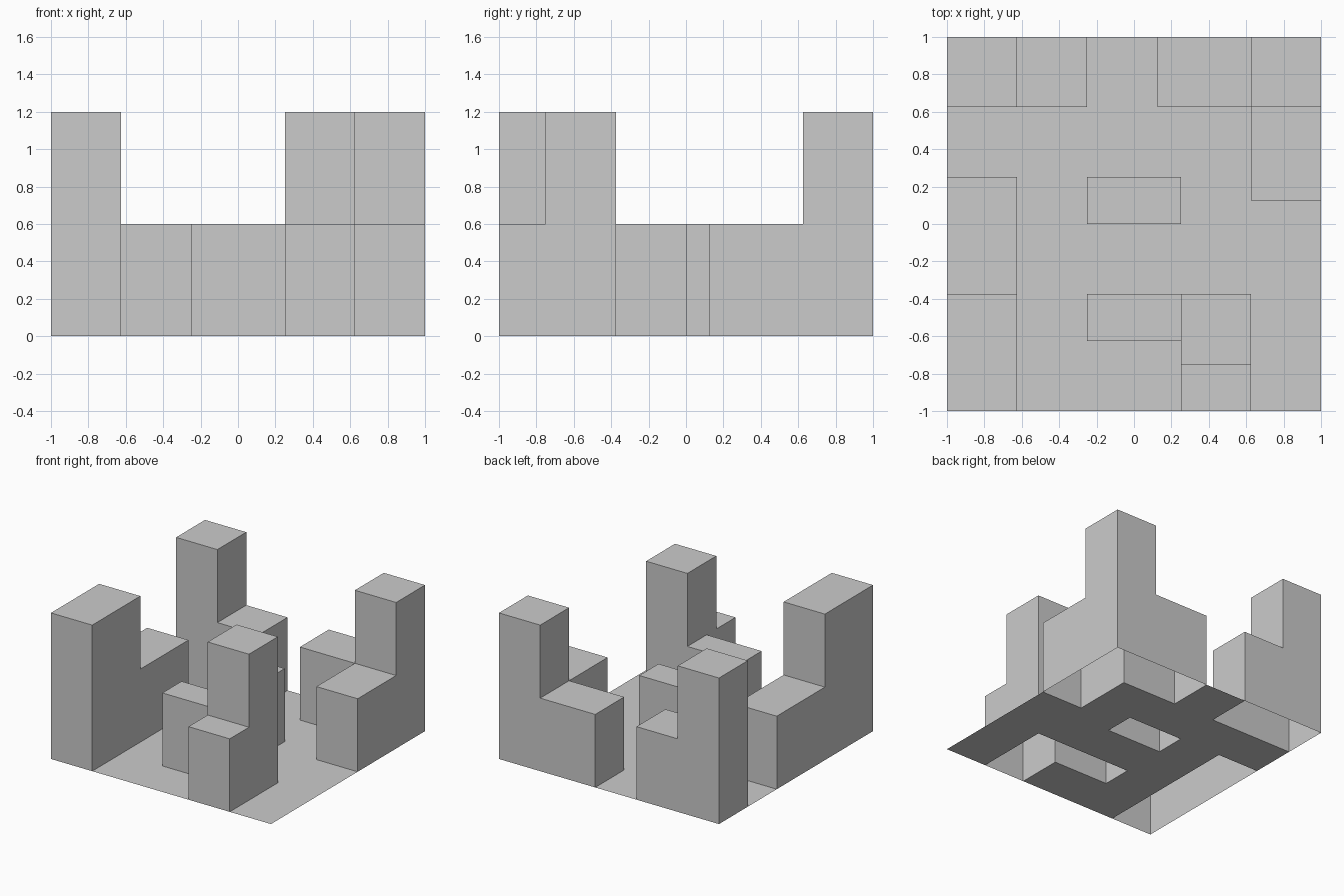
import bpy, bmesh, math

if "Cube" in bpy.data.objects:
    bpy.data.objects.remove(bpy.data.objects["Cube"])

C = 0.125          # plan grid cell
F = 0.6            # storey height
N = 8              # half the plan size, in cells

# Each block: rectangles (x0, x1, y0, y1, storeys) in grid cells
BLOCKS = {
    "back_left_block":   [(-8, -5, 5, 8, 2), (-5, -2, 5, 8, 1)],
    "left_block":        [(-8, -5, -8, -3, 2), (-8, -5, -3, 2, 1)],
    "back_right_block":  [(5, 8, 5, 8, 2), (1, 5, 5, 8, 1), (5, 8, 1, 5, 1)],
    "front_right_block": [(2, 5, -6, -3, 2), (2, 5, -8, -6, 1), (-2, 2, -5, -3, 1)],
    "centre_block":      [(-2, 2, 0, 2, 1)],
}


def cells(rects):
    """Map of plan cell -> number of storeys."""
    return {(i, j): s for x0, x1, y0, y1, s in rects
            for i in range(x0, x1) for j in range(y0, y1)}


def make_shell(name, height):
    """Open-bottomed skin: a roof on every cell, walls wherever the height drops."""
    bm = bmesh.new()

    def quad(pts):
        bm.faces.new([bm.verts.new((x * C, y * C, z * F)) for x, y, z in pts])

    for (i, j), s in height.items():
        ring = [(i, j), (i + 1, j), (i + 1, j + 1), (i, j + 1)]
        quad([(x, y, s) for x, y in ring])
        for k, (dx, dy) in enumerate([(0, -1), (1, 0), (0, 1), (-1, 0)]):
            (ax, ay), (bx, by) = ring[k], ring[(k + 1) % 4]
            for z in range(height.get((i + dx, j + dy), 0), s):
                quad([(ax, ay, z), (bx, by, z), (bx, by, z + 1), (ax, ay, z + 1)])
    bmesh.ops.remove_doubles(bm, verts=bm.verts[:], dist=1e-4)
    # Merge the flat cells into clean large faces
    bmesh.ops.dissolve_limit(bm, angle_limit=math.radians(1),
                             verts=bm.verts[:], edges=bm.edges[:])
    me = bpy.data.meshes.new(name)
    bm.to_mesh(me)
    bm.free()
    ob = bpy.data.objects.new(name, me)
    bpy.context.collection.objects.link(ob)
    return ob


# Buildings
built = set()
for name, rects in BLOCKS.items():
    height = cells(rects)
    built |= set(height)
    make_shell(name, height)

# Ground sheet, open under each building
make_shell("ground", {(i, j): 0 for i in range(-N, N) for j in range(-N, N)
                      if (i, j) not in built})
